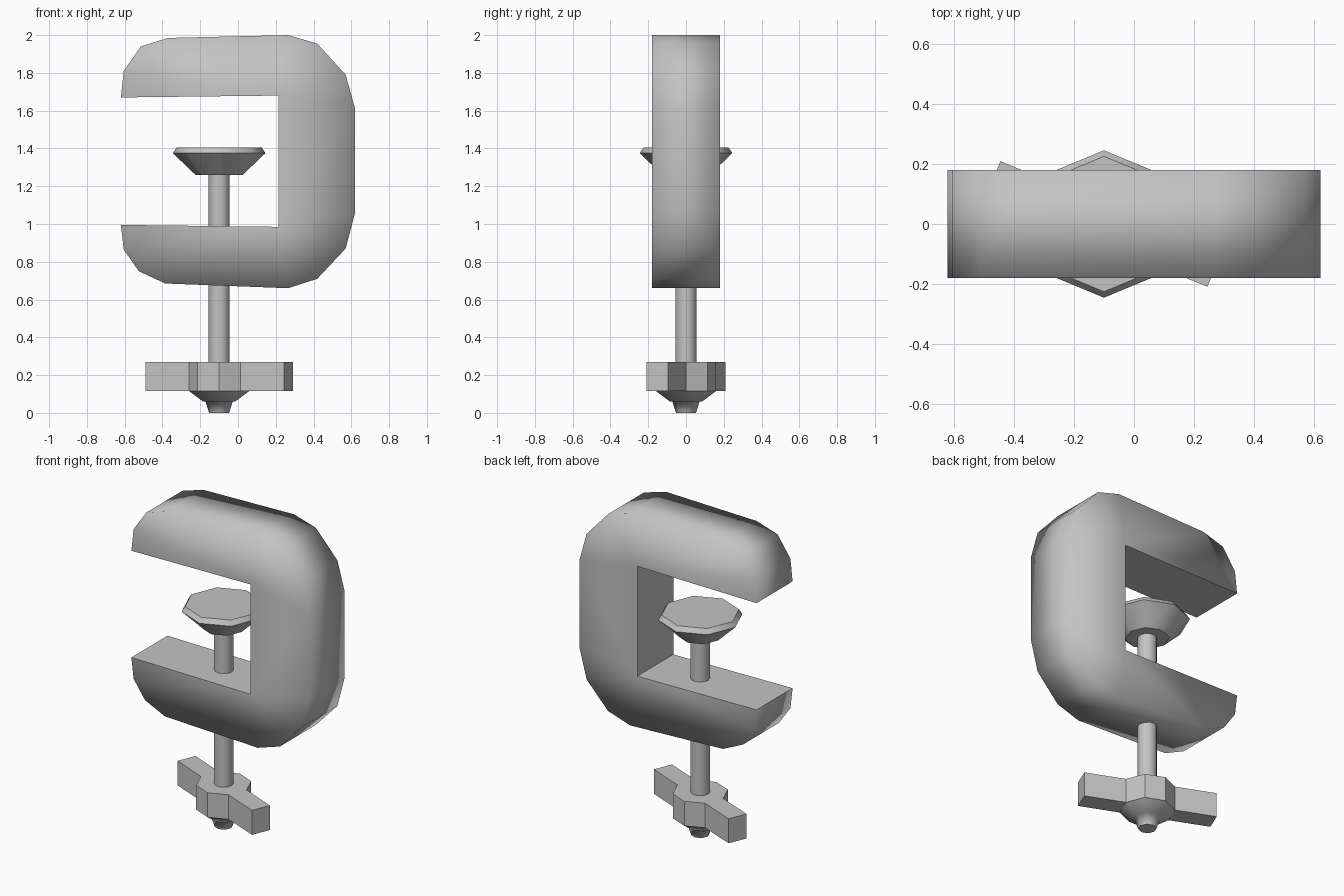
import bpy, bmesh, math
from mathutils import Vector

cube = bpy.data.objects.get("Cube")
if cube:
    bpy.data.objects.remove(cube, do_unlink=True)

GREY = (0.55, 0.55, 0.55, 1)
steel = bpy.data.materials.new("grey steel")
steel.use_nodes = True
steel.diffuse_color = GREY
steel.node_tree.nodes["Principled BSDF"].inputs["Base Color"].default_value = GREY

AXIS_X = -0.1   # screw axis


def finish(bm, name):
    bmesh.ops.recalc_face_normals(bm, faces=bm.faces[:])
    mesh = bpy.data.meshes.new(name)
    bm.to_mesh(mesh)
    bm.free()
    mesh.materials.append(steel)
    obj = bpy.data.objects.new(name, mesh)
    bpy.context.collection.objects.link(obj)
    return obj


def lathe(name, profile, sides, sharp_rings):
    """Turn (radius, height) points around the screw axis, with capped ends."""
    bm = bmesh.new()
    rings = []
    for r, z in profile:
        angles = [2 * math.pi * i / sides for i in range(sides)]
        rings.append([bm.verts.new((AXIS_X + r * math.cos(a), r * math.sin(a), z)) for a in angles])
    for low, high in zip(rings, rings[1:]):
        for i in range(sides):
            j = (i + 1) % sides
            bm.faces.new((low[i], low[j], high[j], high[i])).smooth = True
    bm.faces.new(rings[0])
    bm.faces.new(rings[-1])
    for k in sharp_rings:
        for i in range(sides):
            bm.edges.get((rings[k][i], rings[k][(i + 1) % sides])).smooth = False
    return finish(bm, name)


# C-shaped frame: outer outline from upper jaw round to lower jaw
outer = [(-0.62, 1.67), (-0.605, 1.81), (-0.515, 1.94), (-0.37, 1.985),
         (0.265, 2.0), (0.42, 1.955), (0.57, 1.79), (0.62, 1.61),
         (0.62, 1.06), (0.57, 0.87), (0.42, 0.71), (0.265, 0.66),
         (-0.385, 0.685), (-0.525, 0.75), (-0.605, 0.865), (-0.62, 0.995)]
inner = [(0.215, 0.985), (0.215, 1.68)]
outline = outer + inner
n = len(outline)
bm = bmesh.new()
front, back = [[bm.verts.new((x, y, z)) for x, z in outline] for y in (-0.18, 0.18)]
low_in, high_in = n - 2, n - 1
panels = [[0, 1, 2, 3, 4, high_in], [4, 5, 6, 7, high_in], [7, 8, low_in, high_in],
          [8, 9, 10, 11, low_in], [11, 12, 13, 14, 15, low_in]]
for side in (front, back):
    for panel in panels:
        bm.faces.new([side[i] for i in panel])
for i in range(n):
    j = (i + 1) % n
    bm.faces.new((front[i], front[j], back[j], back[i]))
for f in bm.faces:
    f.smooth = True
# crisp edges around the jaw opening only
opening = [len(outer) - 1, low_in, high_in, 0]
for side in (front, back):
    for i, j in zip(opening, opening[1:]):
        bm.edges.get((side[i], side[j])).smooth = False
for i in opening:
    bm.edges.get((front[i], back[i])).smooth = False
finish(bm, "frame")

# Screw rod, pressure pad and lower tip
lathe("screw_rod", [(0.056, 0.2), (0.056, 1.3)], 12, [0, 1])
lathe("pressure_pad", [(0.125, 1.26), (0.245, 1.375), (0.225, 1.405)], 8, [0, 1, 2])
lathe("screw_tip", [(0.053, 0), (0.072, 0.06), (0.085, 0.06), (0.16, 0.116)], 8, [0, 3])

# Wing handle: eight-sided hub with two opposite sides drawn out
handle = lathe("wing_handle", [(0.16, 0.115), (0.16, 0.27)], 8, [0, 1])
bm = bmesh.new()
bm.from_mesh(handle.data)
wing = Vector((math.cos(math.pi / 8), -math.sin(math.pi / 8), 0))
for direction in (wing, -wing):
    face = max(bm.faces, key=lambda f: f.normal.dot(direction))
    tip = bmesh.ops.extrude_discrete_faces(bm, faces=[face])["faces"][0]
    bmesh.ops.translate(bm, verts=tip.verts[:], vec=direction * 0.25)
bmesh.ops.recalc_face_normals(bm, faces=bm.faces[:])
for f in bm.faces:
    f.smooth = False
bm.to_mesh(handle.data)
bm.free()
